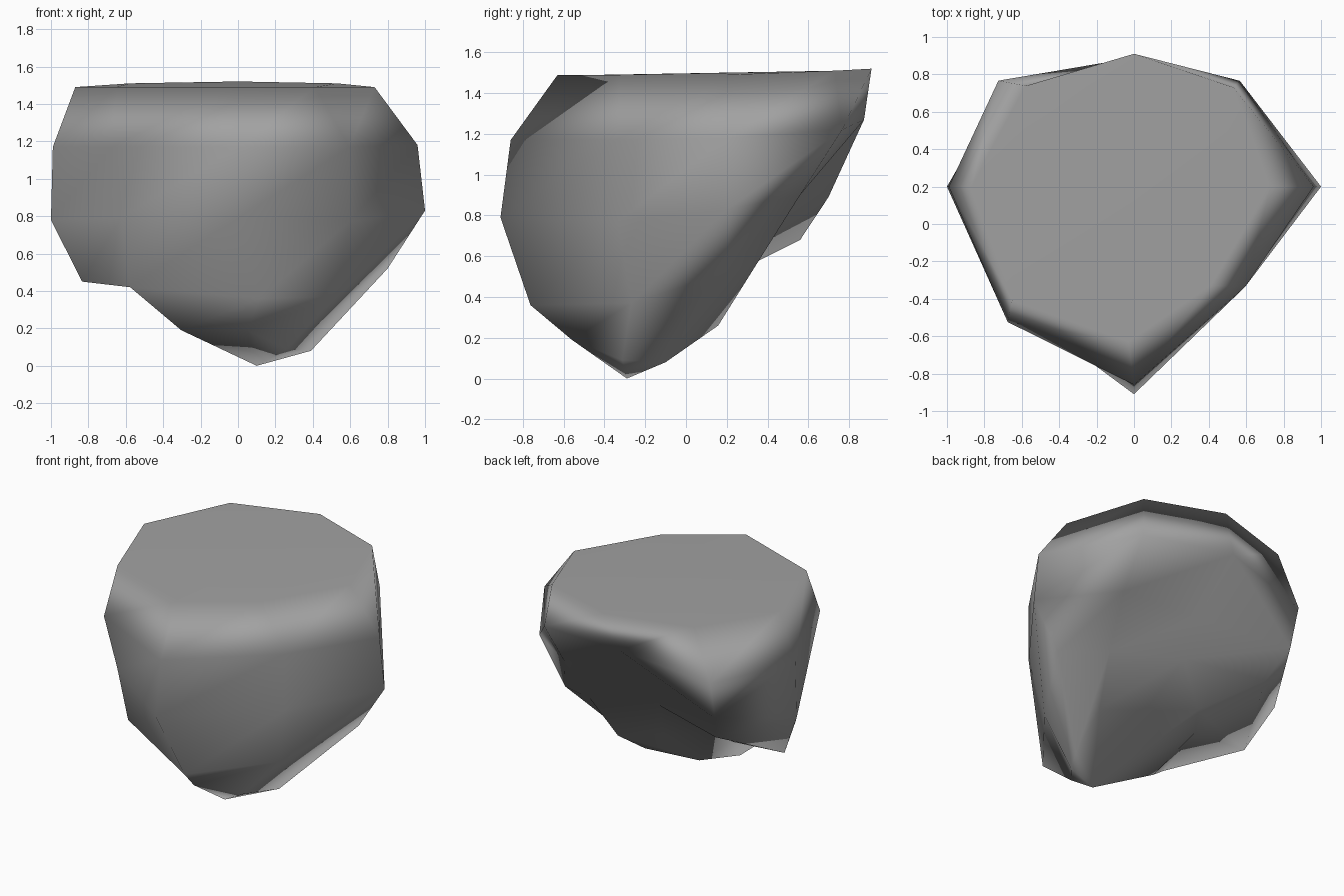
import bpy
import bmesh
from math import cos, sin, radians
from mathutils import Vector

default_cube = bpy.data.objects.get("Cube")
if default_cube:
    bpy.data.objects.remove(default_cube, do_unlink=True)

# Plain stone colour
stone = bpy.data.materials.new("stone_grey")
stone.use_nodes = True
grey = (0.36, 0.36, 0.36, 1)
stone.diffuse_color = grey
stone.node_tree.nodes["Principled BSDF"].inputs["Base Color"].default_value = grey

# Eight ribs run from the flat top down to the tip: (radius, height) profiles
left_rib = [(.73, 1.49), (.96, 1.18), (1, .83), (.8, .52), (.34, .08)]
back_left_rib = [(.75, 1.51), (.8, 1.22), (.66, .9), (.52, .57), (.45, .26)]
back_rib = [(.71, 1.52), (.68, 1.27), (.36, .93), (.22, .7), (.27, .38)]
back_right_rib = [(.79, 1.51), (.92, 1.16), (.87, .89), (.72, .68), (.51, .51)]
right_rib = [(.87, 1.49), (.99, 1.17), (1, .78), (.84, .45), (.51, .42)]
front_right_rib = [(.89, 1.49), (.99, 1.17), (.9, .79), (.83, .42), (.36, .19)]
front_rib = [(.83, 1.49), (1.06, 1.17), (1.11, .79), (.97, .36), (.46, .19)]
front_left_rib = [(.67, 1.49), (.8, 1.17), (.8, .77), (.7, .37), (.3, .09)]
ribs = [left_rib, back_left_rib, back_rib, back_right_rib,
        right_rib, front_right_rib, front_rib, front_left_rib]

# Sideways bend of some ribs, in degrees at each level
straight = [0] * len(left_rib)
bends = {
    "back_left": [0, 0, -12, -28, -10],
    "back": [0, 8, 10, 20, 0],
    "back_right": [2, 7, 10, 15, 6],
    "right": [0, 0, 0, 7, -23],
    "front_right": [-2, 2, 1, 1, -34],
    "front": [-2, 0, 0, 7, 0],
    "front_left": [-7, 3, 3, 3, 0],
}
directions = ["left", "back_left", "back", "back_right",
              "right", "front_right", "front", "front_left"]

body_axis = Vector((0, .2, 0))
tip_axis = Vector((.05, -.1, 0))
tip = Vector((.1, -.29, 0))


def rib_point(index, level):
    """Place one profile point around the axis of its level."""
    radius, height = ribs[index][level]
    bend = bends.get(directions[index], straight)[level]
    angle = radians(index * 45 + bend)
    last = level == len(left_rib) - 1
    axis = tip_axis if last else body_axis
    return axis + Vector((radius * cos(angle), radius * sin(angle), height))


# Skin the ribs with triangles, then close the top and the tip
bm = bmesh.new()
count = len(ribs)
rings = [[bm.verts.new(rib_point(i, level)) for i in range(count)]
         for level in range(len(left_rib))]
bm.faces.new(rings[0])
for level in range(len(rings) - 1):
    upper, lower = rings[level], rings[level + 1]
    for i in range(count):
        j = (i + 1) % count
        # The overhang at the back folds along the other diagonal
        if directions[i] == "back" and level in (1, 3):
            bm.faces.new((upper[i], lower[i], lower[j]))
            bm.faces.new((upper[i], lower[j], upper[j]))
        else:
            bm.faces.new((upper[i], lower[i], upper[j]))
            bm.faces.new((lower[i], lower[j], upper[j]))
tip_vert = bm.verts.new(tip)
for i in range(count):
    bm.faces.new((rings[-1][i], tip_vert, rings[-1][(i + 1) % count]))
bmesh.ops.recalc_face_normals(bm, faces=bm.faces)

mesh = bpy.data.meshes.new("boulder")
bm.to_mesh(mesh)
bm.free()
mesh.materials.append(stone)
boulder = bpy.data.objects.new("boulder", mesh)
bpy.context.collection.objects.link(boulder)

# Smooth sides that roll softly into the flat top
mesh.shade_smooth()
soft = boulder.modifiers.new("soft_normals", "WEIGHTED_NORMAL")
soft.mode = "FACE_AREA"
soft.weight = 60
